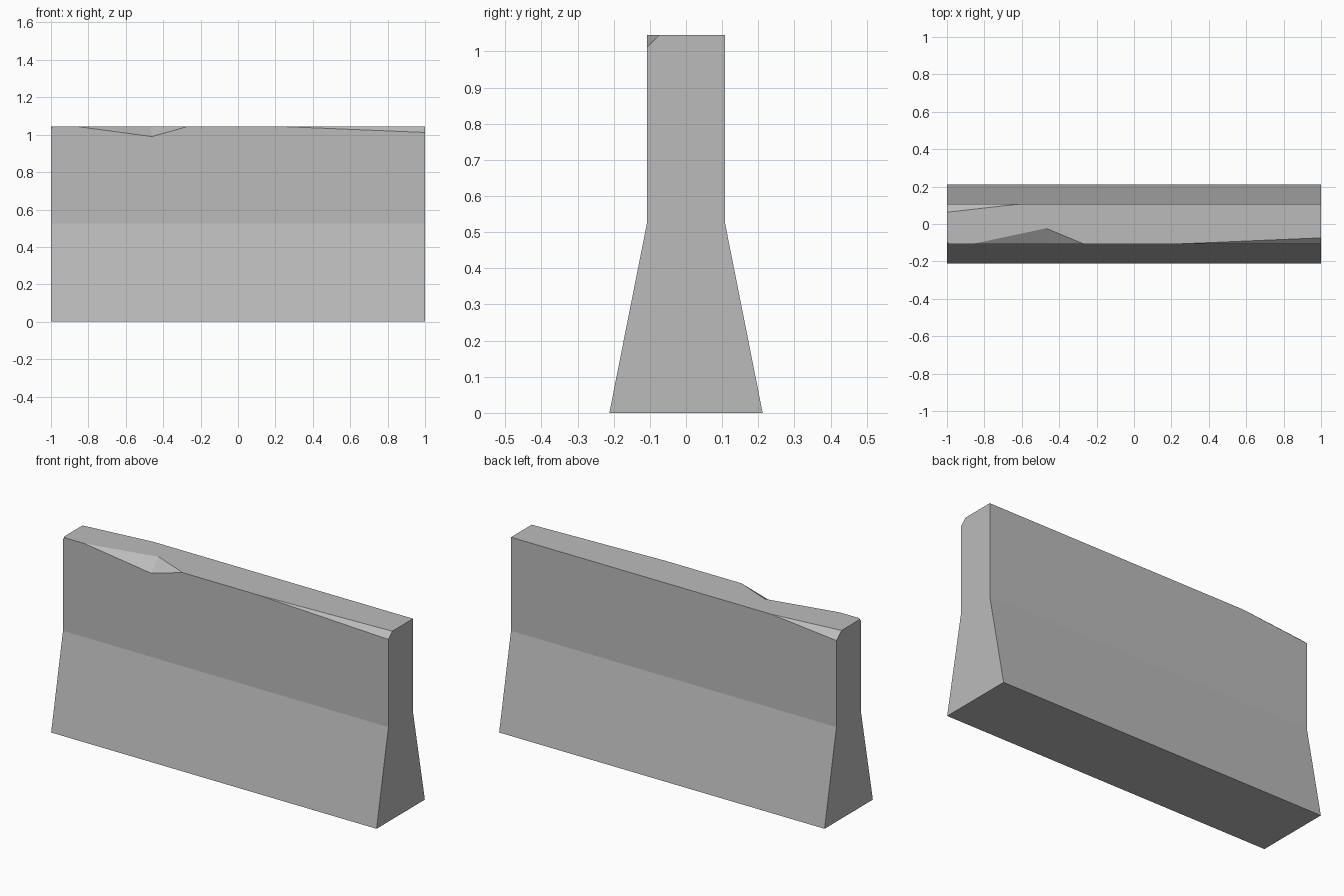
import bpy
import bmesh
from mathutils import Vector

cube = bpy.data.objects.get("Cube")
if cube:
    bpy.data.objects.remove(cube, do_unlink=True)

LENGTH, TOP, WAIST = 2.0, 1.045, 0.525
BASE_HALF, NECK_HALF = 0.212, 0.108
END = LENGTH / 2

# Concrete colour
concrete = bpy.data.materials.new("concrete grey")
concrete.use_nodes = True
grey = (0.5, 0.5, 0.5, 1)
concrete.diffuse_color = grey
bsdf = concrete.node_tree.nodes["Principled BSDF"]
bsdf.inputs["Base Color"].default_value = grey
bsdf.inputs["Roughness"].default_value = 0.9


def add_object(name, bm):
    bmesh.ops.recalc_face_normals(bm, faces=bm.faces)
    mesh = bpy.data.meshes.new(name)
    bm.to_mesh(mesh)
    bm.free()
    mesh.materials.append(concrete)
    obj = bpy.data.objects.new(name, mesh)
    bpy.context.collection.objects.link(obj)
    return obj


# Barrier body: mirrored half profile extruded along x
half = [(BASE_HALF, 0), (NECK_HALF, WAIST), (NECK_HALF, TOP)]
profile = half + [(-y, z) for y, z in reversed(half)]
bm = bmesh.new()
face = bm.faces.new([bm.verts.new((-END, y, z)) for y, z in profile])
swept = bmesh.ops.extrude_face_region(bm, geom=[face])["geom"]
bmesh.ops.translate(bm, vec=(LENGTH, 0, 0),
                    verts=[g for g in swept if isinstance(g, bmesh.types.BMVert)])
barrier = add_object("concrete_barrier", bm)


def chip(points, pivot_count):
    """Cut a tetrahedron away, enlarged about a pivot on its cut faces."""
    points = [Vector(p) for p in points]
    pivot = sum(points[:pivot_count], Vector()) / pivot_count
    bm = bmesh.new()
    for p in points:
        bm.verts.new(pivot + (p - pivot) * 1.5)
    bmesh.ops.convex_hull(bm, input=bm.verts)
    cutter = add_object("chip_cutter", bm)
    cutter.hide_render = True
    mod = barrier.modifiers.new("chip", 'BOOLEAN')
    mod.operation = 'DIFFERENCE'
    mod.solver = 'EXACT'
    mod.object = cutter
    bpy.context.view_layer.objects.active = barrier
    bpy.ops.object.modifier_apply(modifier=mod.name)
    bpy.data.objects.remove(cutter, do_unlink=True)


def corner_chip(end, side, length, depth, drop):
    """Bevelled break tapering along a top edge from one end."""
    x, y = end * END, side * NECK_HALF
    chip([(x - end * length, y, TOP), (x, y - side * depth, TOP),
          (x, y, TOP - drop), (x, y, TOP)], 3)


# Broken corners
corner_chip(1, -1, 0.8, 0.034, 0.033)
corner_chip(-1, 1, 0.4, 0.045, 0.039)
corner_chip(-1, -1, 0.014, 0.014, 0.012)

# Notch in the front top edge: valley line first, then its two ends
chip([(-0.46, -NECK_HALF, 0.99), (-0.47, -0.023, TOP),
      (-0.87, -NECK_HALF, TOP), (-0.265, -NECK_HALF, TOP)], 2)
